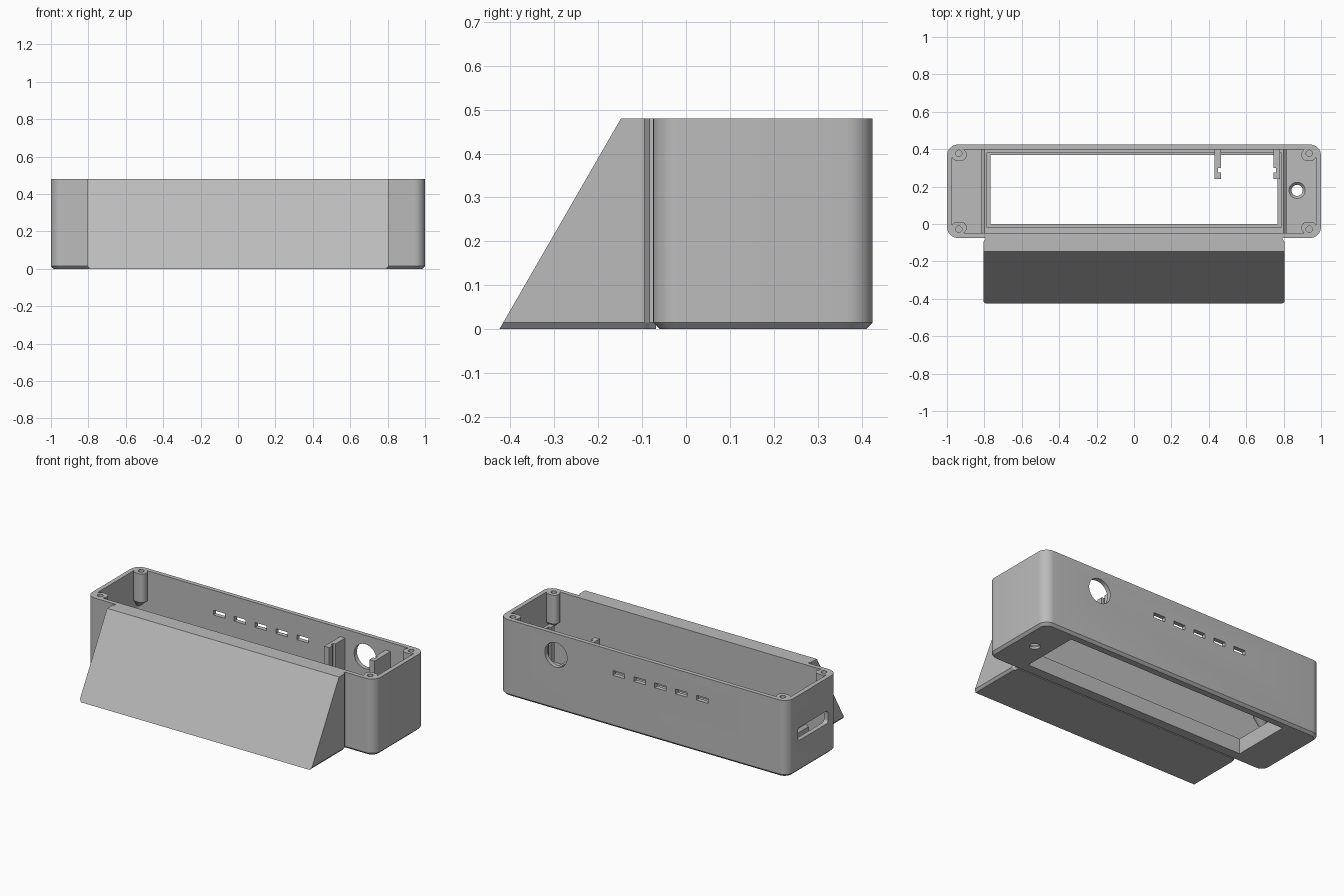
import bpy, bmesh, math
from mathutils import Matrix

cube = bpy.data.objects.get("Cube")
if cube:
    bpy.data.objects.remove(cube)

grey = bpy.data.materials.new("plain grey")
grey.use_nodes = True
grey.diffuse_color = (0.5, 0.5, 0.5, 1)
grey.node_tree.nodes["Principled BSDF"].inputs["Base Color"].default_value = (0.5, 0.5, 0.5, 1)

MID_Y = 0.175  # middle of the case in depth


def rounded(x0, x1, y0, y1, r=0, steps=8):
    """Outline of a rectangle, with rounded corners when r is given."""
    if r == 0:
        return [(x0, y0), (x1, y0), (x1, y1), (x0, y1)]
    pts = []
    corners = [(x1 - r, y1 - r), (x0 + r, y1 - r), (x0 + r, y0 + r), (x1 - r, y0 + r)]
    for q, (cx, cy) in enumerate(corners):
        for i in range(steps + 1):
            a = math.pi / 2 * (q + i / steps)
            pts.append((cx + r * math.cos(a), cy + r * math.sin(a)))
    return pts


def circle(cx, cy, r, n=32):
    return [(cx + r * math.cos(math.tau * i / n), cy + r * math.sin(math.tau * i / n)) for i in range(n)]


def loft(name, *layers, turn=None):
    """Closed solid through (outline, height) layers."""
    bm = bmesh.new()
    rings = [[bm.verts.new((x, y, z)) for x, y in pts] for pts, z in layers]
    n = len(rings[0])
    for low, high in zip(rings, rings[1:]):
        for i in range(n):
            j = (i + 1) % n
            bm.faces.new((low[i], low[j], high[j], high[i]))
    bm.faces.new(rings[0][::-1])
    bm.faces.new(rings[-1])
    if turn:
        bm.transform(turn)
    bmesh.ops.recalc_face_normals(bm, faces=bm.faces)
    mesh = bpy.data.meshes.new(name)
    bm.to_mesh(mesh)
    bm.free()
    mesh.materials.append(grey)
    obj = bpy.data.objects.new(name, mesh)
    bpy.context.collection.objects.link(obj)
    return obj


def box(name, x0, x1, y0, y1, z0, z1):
    return loft(name, (rounded(x0, x1, y0, y1), z0), (rounded(x0, x1, y0, y1), z1))


def combine(target, other, operation):
    mod = target.modifiers.new(operation, "BOOLEAN")
    mod.operation = operation
    mod.solver = "EXACT"
    mod.object = other
    bpy.context.view_layer.objects.active = target
    bpy.ops.object.modifier_apply(modifier=mod.name)
    bpy.data.objects.remove(other)


# Case shell with a chamfered underside, hollowed from above
case = loft("case_shell",
            (rounded(-0.985, 0.985, -0.06, 0.41, 0.045), 0),
            (rounded(-1, 1, -0.075, 0.425, 0.06), 0.015),
            (rounded(-1, 1, -0.075, 0.425, 0.06), 0.48))
cavity = rounded(-0.972, 0.972, -0.048, 0.398, 0.03)
combine(case, loft("cavity", (cavity, 0.03), (cavity, 0.6)), "DIFFERENCE")

# Raised surround with sloped ends around the floor window
surround = loft("surround",
                (rounded(-0.815, 0.815, -0.06, 0.41), 0.02),
                (rounded(-0.815, 0.815, -0.06, 0.41), 0.095),
                (rounded(-0.8, 0.8, -0.06, 0.41), 0.11))
combine(case, surround, "UNION")
combine(case, box("window", -0.767, 0.767, 0, 0.37, -0.1, 0.2), "DIFFERENCE")
combine(case, box("window_step", -0.785, 0.785, -0.02, 0.383, 0.095, 0.2), "DIFFERENCE")

# Corner screw posts, tapering into the walls, each with a pilot hole
for sx in (-1, 1):
    for sy in (-1, 1):
        def place(pts):
            return [(sx * x, MID_Y + sy * y) for x, y in pts]
        full = place(rounded(0.895, 0.975, 0.163, 0.227, 0.03))
        tip = place(rounded(0.955, 0.975, 0.207, 0.227, 0.009))
        combine(case, loft("post", (tip, 0.25), (full, 0.3), (full, 0.48)), "UNION")
        pilot = place(circle(0.937, 0.203, 0.017, 20))
        combine(case, loft("pilot", (pilot, 0.33), (pilot, 0.6)), "DIFFERENCE")

# Countersunk hole in the floor
combine(case, loft("floor_hole", (circle(0.872, 0.18, 0.03), -0.1),
                   (circle(0.872, 0.18, 0.03), 0.015),
                   (circle(0.872, 0.18, 0.045), 0.032)), "DIFFERENCE")

# Round opening and row of vents through the back wall
to_back = Matrix.Rotation(math.pi / 2, 4, "X")
opening = circle(0.605, 0.347, 0.077, 48)
combine(case, loft("opening", (opening, -0.5), (opening, -0.35), turn=to_back), "DIFFERENCE")
for i in range(5):
    x = 0.17 - 0.145 * i
    combine(case, box("vent", x - 0.04, x + 0.04, 0.35, 0.5, 0.325, 0.355), "DIFFERENCE")

# Rounded slot through the right-hand end as seen from behind
to_side = Matrix(((0, 0, 1, 0), (1, 0, 0, 0), (0, 1, 0, 0), (0, 0, 0, 1)))
slot = rounded(0.02, 0.32, 0.195, 0.275, 0.02, 5)
combine(case, loft("slot", (slot, -1.1), (slot, -0.93), turn=to_side), "DIFFERENCE")

# Two grooved brackets beside the round opening
for name, x0, x1, groove in (("inner_bracket", 0.43, 0.465, 0.465), ("outer_bracket", 0.745, 0.78, 0.745)):
    bracket = box(name, x0, x1, 0.24, 0.405, 0.2, 0.425)
    combine(bracket, box("groove", groove - 0.015, groove + 0.015, 0.275, 0.3, 0.1, 0.6), "DIFFERENCE")

# Sloped front wedge, its lower side edges chamfered
slope = (0.425 - 0.148) / 0.48


def wedge_layer(z, half):
    front = -0.425 + slope * z
    return [(-half, front), (half, front), (half, -0.095), (half - 0.01, -0.083),
            (half - 0.01, -0.068), (0.01 - half, -0.068), (0.01 - half, -0.083), (-half, -0.095)], z


loft("front_wedge", wedge_layer(0, 0.793), wedge_layer(0.015, 0.805), wedge_layer(0.48, 0.805))

# Smooth the rounded surfaces, keep edges sharp
bpy.ops.object.select_all(action="DESELECT")
case.select_set(True)
bpy.context.view_layer.objects.active = case
bpy.ops.object.shade_smooth_by_angle(angle=math.radians(30))
